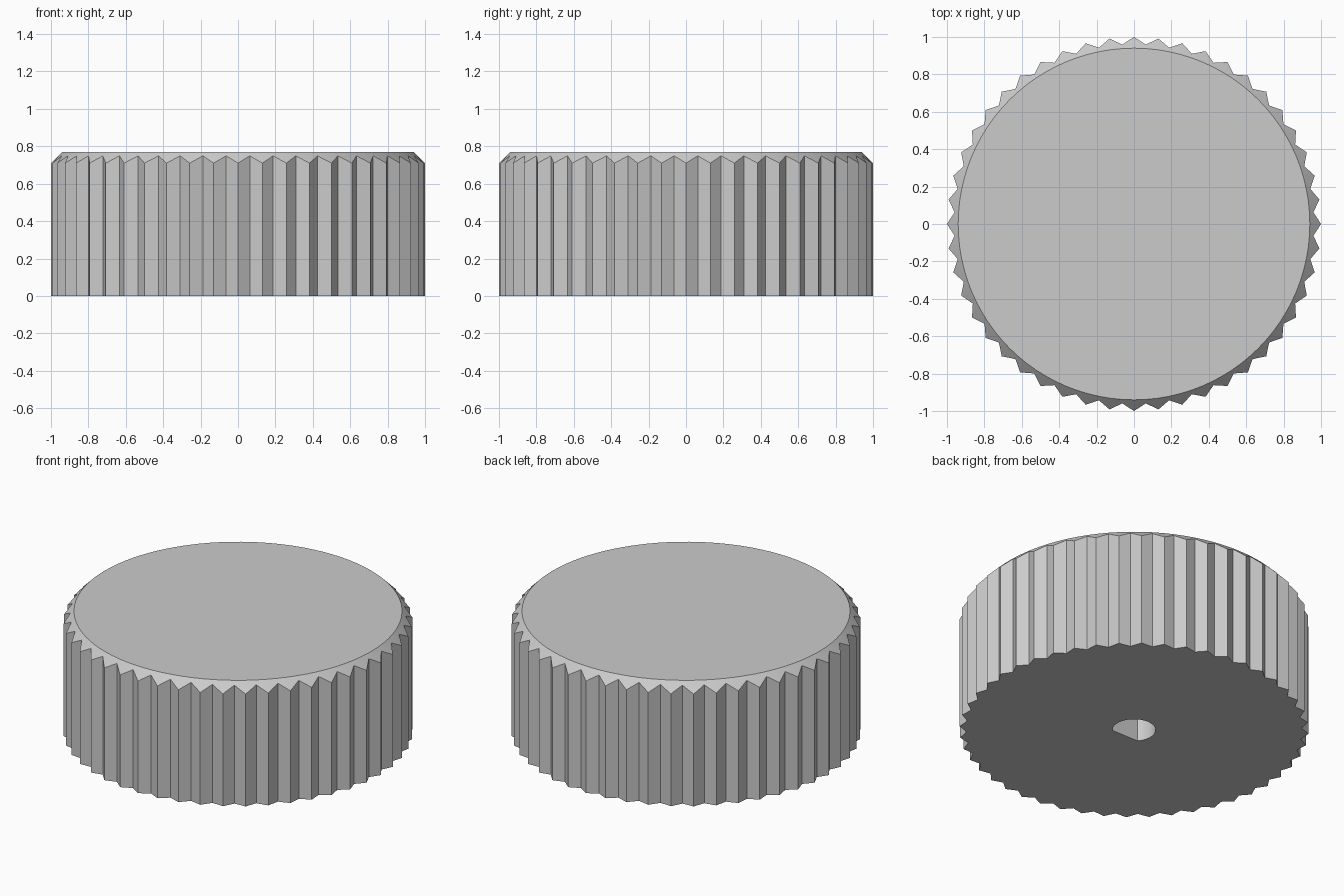
import bpy, bmesh, math

if "Cube" in bpy.data.objects:
    bpy.data.objects.remove(bpy.data.objects["Cube"])

TEETH = 48
N = TEETH * 2                      # one tip and one valley per tooth
TIP, VALLEY = 1.0, 0.961
HEIGHT, CHAMFER = 0.77, 0.06
BORE_R, BORE_DEPTH = 0.124, 0.55
FLAT_Y = -BORE_R * math.sin(11 * 2 * math.pi / N)   # flat side of the D bore

bm = bmesh.new()


def ring(radius, height, flat=-9.0):
    """Closed ring; radius and height are functions of the point index."""
    verts = []
    for i in range(N):
        a = 2 * math.pi * i / N
        r = radius(i)
        verts.append(bm.verts.new((r * math.cos(a), max(r * math.sin(a), flat), height(i))))
    return verts


def tooth_r(i):
    return TIP if i % 2 == 0 else VALLEY


def chamfer_z(i):
    return HEIGHT - (tooth_r(i) - (TIP - CHAMFER))


# Rings from bore ceiling, down the bore, out and up the knurled side, to the top
rings = [
    ring(lambda i: BORE_R, lambda i: BORE_DEPTH, FLAT_Y),
    ring(lambda i: BORE_R, lambda i: 0.0, FLAT_Y),
    ring(tooth_r, lambda i: 0.0),
    ring(tooth_r, chamfer_z),
    ring(lambda i: TIP - CHAMFER, lambda i: HEIGHT),
]
for lo, hi in zip(rings, rings[1:]):
    for i in range(N):
        j = (i + 1) % N
        bm.faces.new((lo[i], lo[j], hi[j], hi[i]))

# Bore ceiling and top disc
bm.faces.new(rings[0])
bm.faces.new(rings[-1])
bmesh.ops.recalc_face_normals(bm, faces=bm.faces)

mesh = bpy.data.meshes.new("knurled_knob")
bm.to_mesh(mesh)
bm.free()
knob = bpy.data.objects.new("knurled_knob", mesh)
bpy.context.collection.objects.link(knob)

# Smooth bore and chamfer, crisp teeth and rims
bpy.context.view_layer.objects.active = knob
knob.select_set(True)
bpy.ops.object.shade_smooth_by_angle(angle=math.radians(25))
